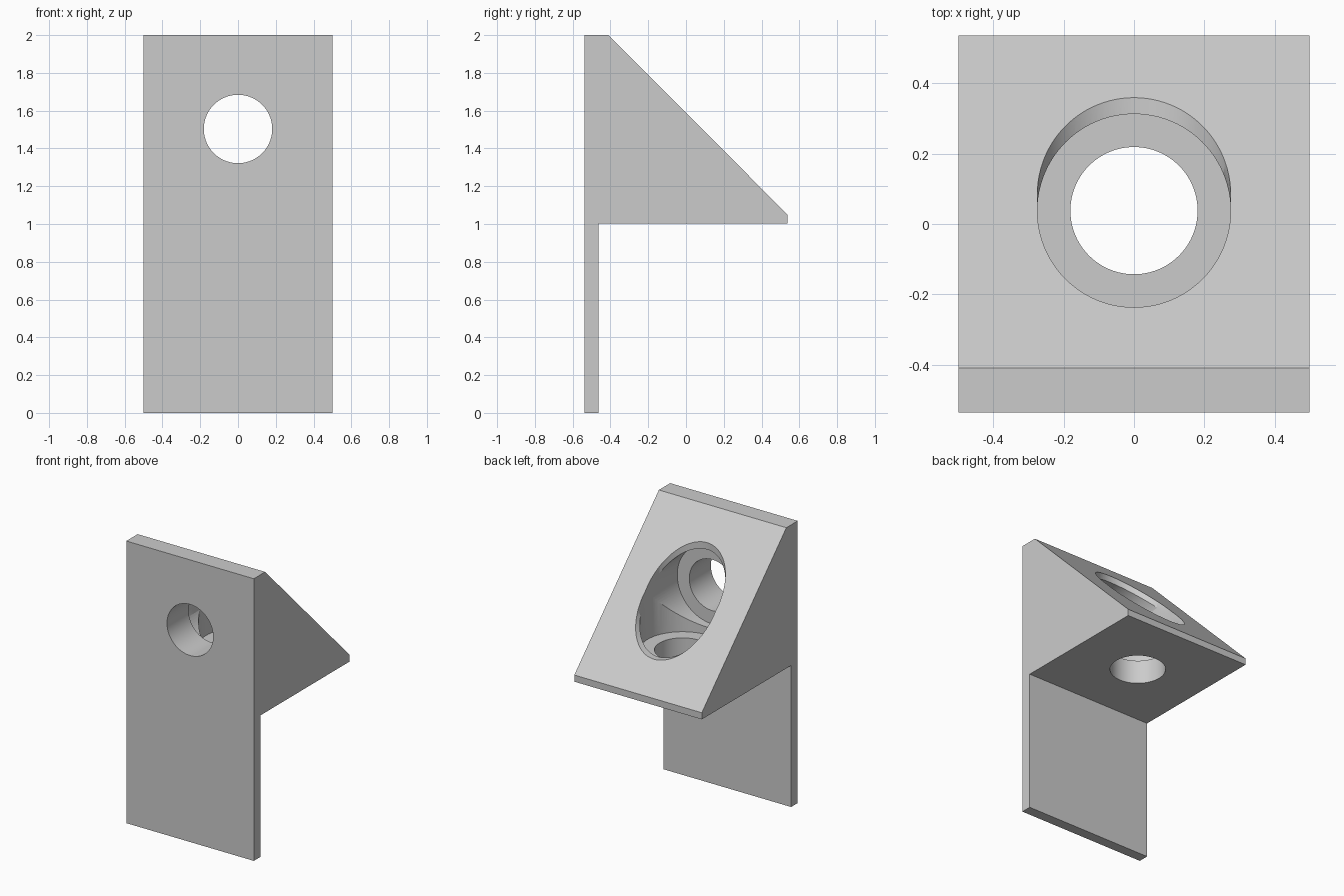
import bpy, bmesh, math
from mathutils import Matrix, Vector

cube = bpy.data.objects.get("Cube")
if cube:
    bpy.data.objects.remove(cube, do_unlink=True)

HOLE_R, BORE_R = 0.181, 0.275
WIDTH = 1.0

grey = bpy.data.materials.new("light_grey")
grey.use_nodes = True
colour = (0.6, 0.6, 0.6, 1)
grey.diffuse_color = colour
grey.node_tree.nodes["Principled BSDF"].inputs["Base Color"].default_value = colour


def add_object(name, bm):
    bmesh.ops.recalc_face_normals(bm, faces=bm.faces)
    mesh = bpy.data.meshes.new(name)
    bm.to_mesh(mesh)
    bm.free()
    mesh.materials.append(grey)
    obj = bpy.data.objects.new(name, mesh)
    bpy.context.collection.objects.link(obj)
    return obj


def cutter(name, start, direction, radius, length):
    """Cylinder running from start along direction."""
    axis = Vector(direction)
    turn = axis.to_track_quat('Z', 'Y').to_matrix().to_4x4()
    centre = Vector(start) + axis * length / 2
    bm = bmesh.new()
    bmesh.ops.create_cone(bm, cap_ends=True, segments=96, radius1=radius, radius2=radius,
                          depth=length, matrix=Matrix.Translation(centre) @ turn)
    obj = add_object(name, bm)
    obj.hide_render = True
    return obj


# Bracket: side profile (y, z) extruded across the width
profile = [(-0.537, 0), (-0.463, 0), (-0.463, 1.003), (0.537, 1.003),
           (0.537, 1.05), (-0.41, 2), (-0.537, 2)]
bm = bmesh.new()
face = bm.faces.new([bm.verts.new((-WIDTH / 2, y, z)) for y, z in profile])
side = bmesh.ops.extrude_face_region(bm, geom=[face])
bmesh.ops.translate(bm, vec=(WIDTH, 0, 0),
                    verts=[v for v in side["geom"] if isinstance(v, bmesh.types.BMVert)])
bracket = add_object("corner_bracket", bm)

# Screw holes and their wide counterbores, one pair per mounting face
cutters = [
    cutter("wall_hole", (0, -0.7, 1.503), (0, 1, 0), HOLE_R, 0.7),
    cutter("wall_counterbore", (0, -0.295, 1.503), (0, 1, 0), BORE_R, 1.2),
    cutter("base_hole", (0, 0.038, 0.8), (0, 0, 1), HOLE_R, 0.7),
    cutter("base_counterbore", (0, 0.038, 1.172), (0, 0, 1), BORE_R, 1.2),
]
for tool in cutters:
    cut = bracket.modifiers.new(tool.name, 'BOOLEAN')
    cut.operation, cut.solver, cut.object = 'DIFFERENCE', 'EXACT', tool

# Apply the cuts, then smooth the bores and keep the edges crisp
bpy.ops.object.select_all(action='DESELECT')
bracket.select_set(True)
bpy.context.view_layer.objects.active = bracket
for tool in cutters:
    bpy.ops.object.modifier_apply(modifier=tool.name)
    bpy.data.objects.remove(tool, do_unlink=True)
bpy.ops.object.shade_smooth_by_angle(angle=math.radians(30))
